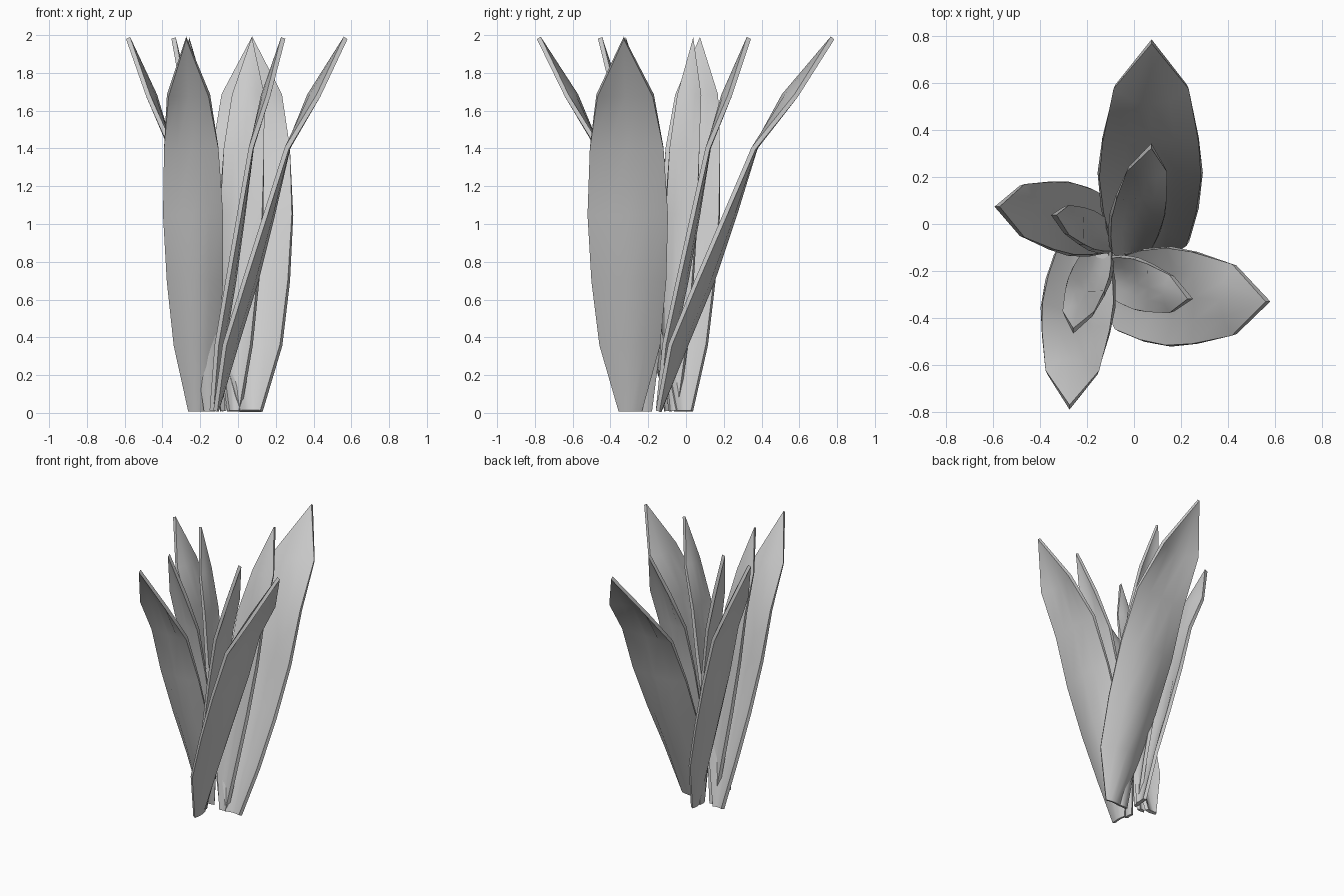
import bpy, bmesh, math
from mathutils import Vector

cube = bpy.data.objects.get("Cube")
if cube:
    bpy.data.objects.remove(cube, do_unlink=True)

mat = bpy.data.materials.new("leaf grey")
mat.use_nodes = True
colour = (0.6, 0.6, 0.6, 1)
mat.diffuse_color = colour
mat.node_tree.nodes["Principled BSDF"].inputs["Base Color"].default_value = colour

# Leaf rows: height, share of half width, edge reach, depth of spine beyond the edge
ROWS = [(0.01, 0.27, 0.0, 0.01), (0.36, 0.74, 0.07, 0.09), (0.7, 0.92, 0.22, 0.09),
        (1.05, 1.0, 0.38, 0.055), (1.4, 0.93, 0.54, 0.01), (1.68, 0.71, 0.78, -0.07),
        (1.985, 0.0, 0.985, 0.0)]
COLUMNS = (-1, -0.5, 0, 0.5, 1)
THICKNESS = 0.024


def leaf(name, base, tip, out, half_width):
    """Cupped blade that leans from base to tip along the outward axis."""
    base, tip, out = Vector(base), Vector(tip), Vector(out)
    side = Vector((-out.y, out.x))
    reach = (tip - base).dot(out)
    bm = bmesh.new()
    grid = []
    for z, width, travel, depth in ROWS:
        row = []
        for u in COLUMNS:
            p = base.lerp(tip, travel) + side * u * width * half_width
            p += out * depth * reach * (1 - u * u)
            row.append(bm.verts.new((p.x, p.y, z)))
        grid.append(row)
    for low, high in zip(grid, grid[1:]):
        for i in range(len(COLUMNS) - 1):
            bm.faces.new((low[i], low[i + 1], high[i + 1], high[i]))
    bmesh.ops.remove_doubles(bm, verts=bm.verts, dist=0.001)
    bmesh.ops.recalc_face_normals(bm, faces=bm.faces)
    mesh = bpy.data.meshes.new(name)
    bm.to_mesh(mesh)
    bm.free()
    mesh.materials.append(mat)
    obj = bpy.data.objects.new(name, mesh)
    bpy.context.collection.objects.link(obj)
    # Even thickness about the middle of the blade
    solid = obj.modifiers.new("thickness", "SOLIDIFY")
    solid.thickness = THICKNESS
    solid.offset = 0
    bpy.ops.object.select_all(action="DESELECT")
    obj.select_set(True)
    bpy.context.view_layer.objects.active = obj
    bpy.ops.object.modifier_apply(modifier=solid.name)
    bpy.ops.object.shade_smooth_by_angle(angle=math.radians(30))


BACK, FRONT, LEFT, RIGHT = (0, 1), (0, -1), (1, 0), (-1, 0)

# Outer ring of wide leaves
leaf("outer_back_leaf", (0.065, -0.15), (0.075, 0.79), BACK, 0.22)
leaf("outer_front_leaf", (-0.215, -0.07), (-0.275, -0.79), FRONT, 0.155)
leaf("outer_left_leaf", (-0.12, -0.295), (0.58, -0.33), LEFT, 0.21)
leaf("outer_right_leaf", (-0.07, -0.01), (-0.59, 0.075), RIGHT, 0.155)

# Inner ring of narrow, steeper leaves
leaf("inner_back_leaf", (-0.02, -0.15), (0.075, 0.34), BACK, 0.115)
leaf("inner_front_leaf", (-0.15, -0.1), (-0.26, -0.46), FRONT, 0.09)
leaf("inner_left_leaf", (-0.14, -0.215), (0.245, -0.32), LEFT, 0.11)
leaf("inner_right_leaf", (-0.08, -0.065), (-0.345, 0.04), RIGHT, 0.085)
